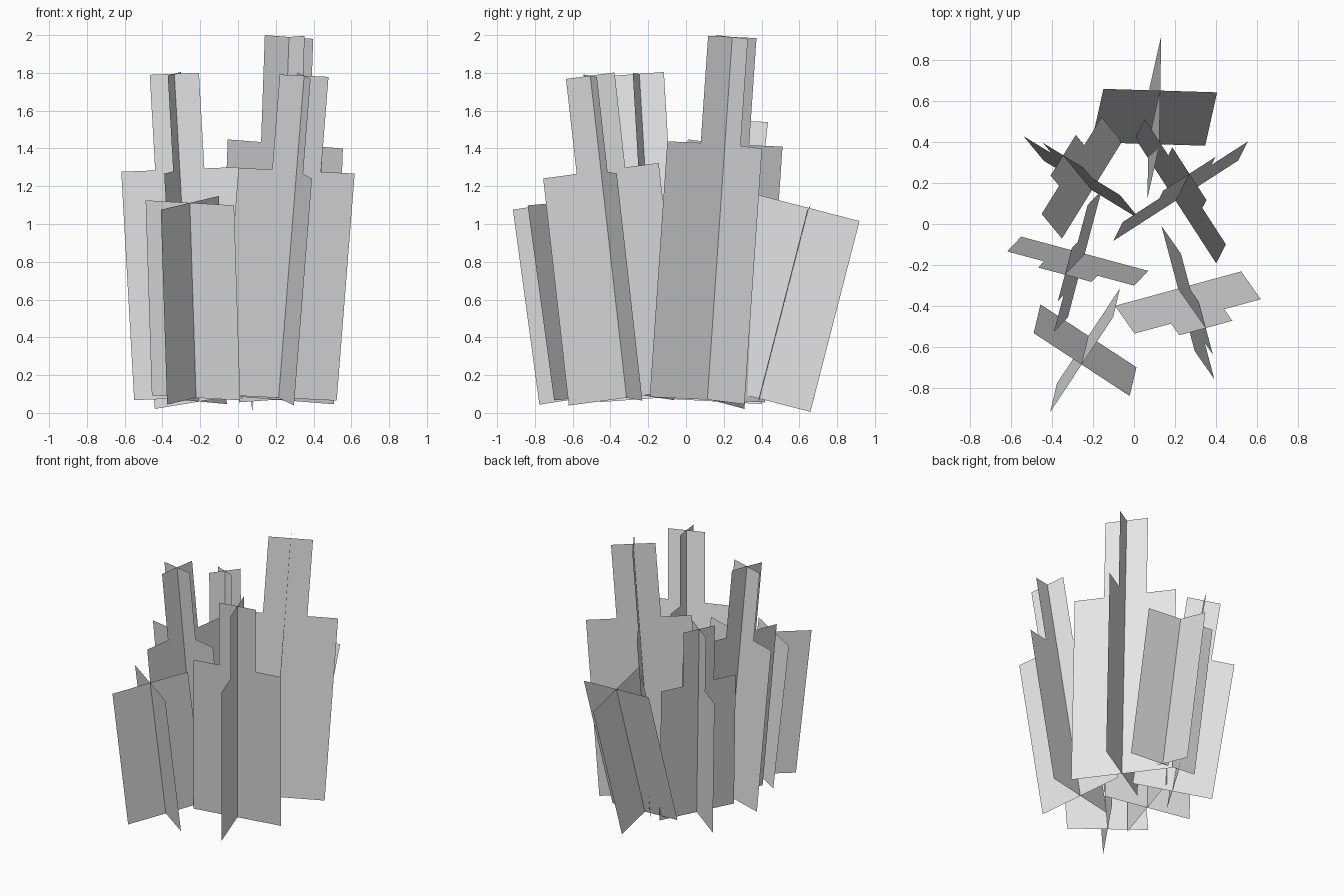
import bpy
from mathutils import Vector

cube = bpy.data.objects.get("Cube")
if cube:
    bpy.data.objects.remove(cube, do_unlink=True)

# Single plain grey for every leaf card
grey = bpy.data.materials.new("light_grey")
grey.use_nodes = True
colour = (0.8, 0.8, 0.8, 1.0)
grey.diffuse_color = colour
grey.node_tree.nodes["Principled BSDF"].inputs["Base Color"].default_value = colour

SHOULDER = 0.705   # height of the wide part, as a share of the whole
NECK = 0.42        # width of the narrow top, as a share of the whole


def card_outline(width, height, stepped):
    """Card profile as (across, up) points: a rectangle, or a stepped one."""
    half = width / 2
    if stepped:
        right = [(half, 0), (half, height * SHOULDER),
                 (half * NECK, height * SHOULDER), (half * NECK, height)]
    else:
        right = [(half, 0), (half, height)]
    return right + [(-u, v) for u, v in reversed(right)]


def crossed_plant(name, base, tip, facing, width, stepped):
    """Two cards crossing at right angles along a leaning axis."""
    base = Vector(base)
    axis = Vector(tip) - base
    height = axis.length
    axis.normalize()
    across = Vector((facing[0], facing[1], 0))
    across = (across - axis * across.dot(axis)).normalized()
    outline = card_outline(width, height, stepped)
    verts, faces = [], []
    for side in (across, axis.cross(across)):
        start = len(verts)
        verts += [base + side * u + axis * v for u, v in outline]
        faces.append(range(start, len(verts)))
    mesh = bpy.data.meshes.new(name)
    mesh.from_pydata(verts, [], [tuple(f) for f in faces])
    mesh.materials.append(grey)
    mesh.update()
    plant = bpy.data.objects.new(name, mesh)
    bpy.context.collection.objects.link(plant)


# Tall stepped plants
crossed_plant("front_left_plant", (0.215, -0.315, 0.08), (0.35, -0.507, 1.785),
              (0.62, 0.165), 0.638, True)
crossed_plant("middle_right_plant", (-0.24, -0.145, 0.08), (-0.337, -0.247, 1.795),
              (0.62, -0.165), 0.642, True)
crossed_plant("back_left_plant", (0.203, 0.113, 0.07), (0.27, 0.245, 1.99),
              (0.61, 0.395), 0.727, True)
crossed_plant("back_right_plant", (-0.205, 0.165, 0.06), (-0.345, 0.335, 1.545),
              (0.29, 0.475), 0.556, True)

# Short plain plants
crossed_plant("front_right_short_plant", (-0.222, -0.545, 0.08), (-0.255, -0.685, 1.112),
              (0.467, -0.31), 0.56, False)
crossed_plant("back_short_plant", (0.07, 0.39, 0.075), (0.128, 0.65, 1.085),
              (0.555, -0.01), 0.555, False)
